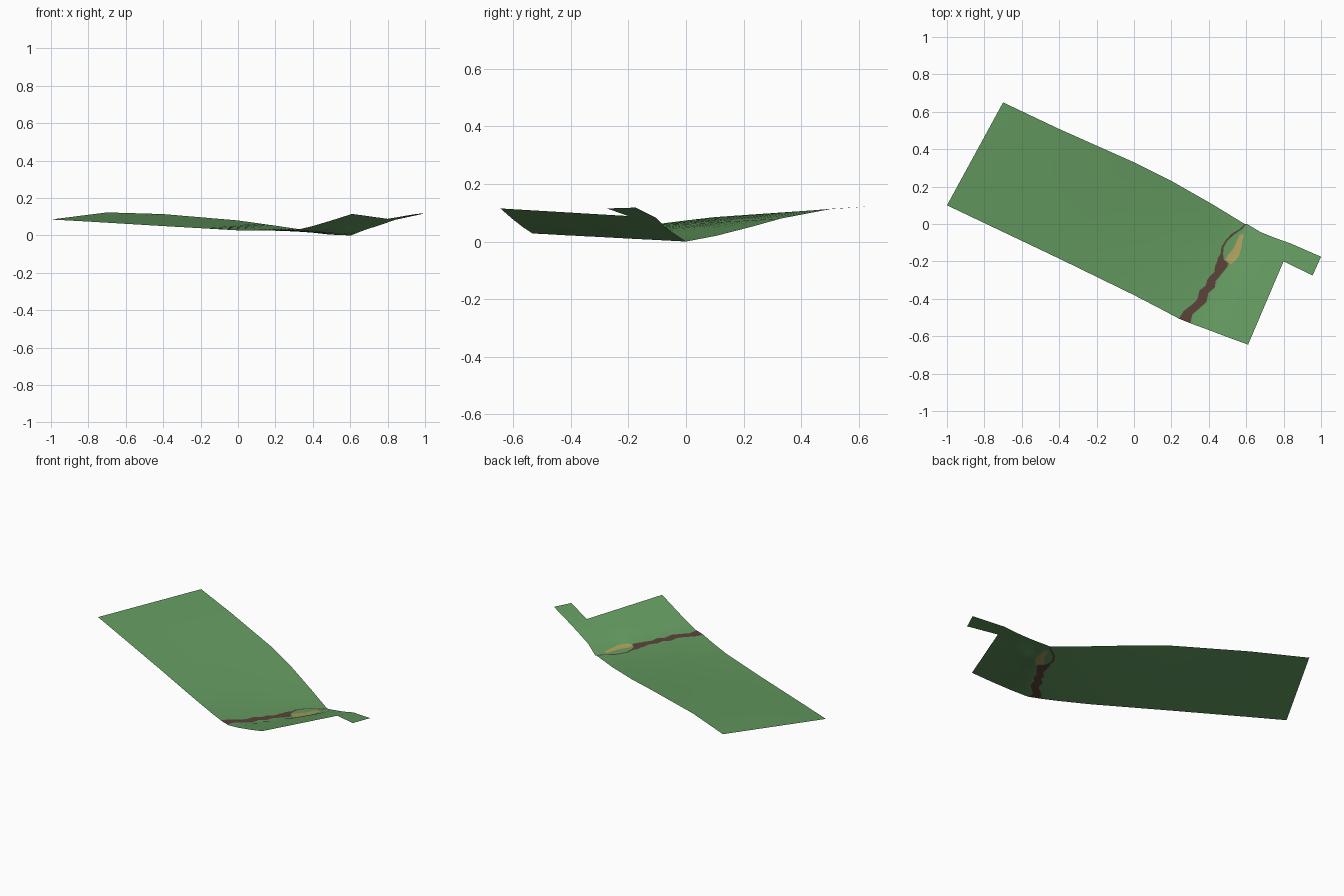
import bpy
import bmesh
import math
from mathutils import Vector

cube = bpy.data.objects.get("Cube")
if cube:
    bpy.data.objects.remove(cube, do_unlink=True)


def make_material(name, colour):
    mat = bpy.data.materials.new(name)
    mat.use_nodes = True
    mat.diffuse_color = (*colour, 1)
    mat.node_tree.nodes["Principled BSDF"].inputs["Base Color"].default_value = (*colour, 1)
    return mat


GRASS, EARTH, SAND = range(3)
materials = [
    make_material("grass green", (.128, .325, .117)),
    make_material("earth brown", (.105, .056, .041)),
    make_material("sand tan", (.43, .35, .11)),
]

# Cross lines of the ground: front edge point, back edge point
LONG_SIDE = [
    ((-1, .1, .085), (-.7, .65, .123)),
    ((-.8, .005, .074), (-.4, .508, .114)),
    ((-.4, -.185, .05), (0, .33, .08)),
    ((0, -.38, .027), (.2, .23, .052)),
    ((.15, -.458, .026), (.42, .105, .02)),
]
CRACK = ((.25, -.51, .028), (.6, 0, 0))
SHORT_SIDE = [
    ((.4, -.567, .05), (.68, -.045, .03)),
    ((.5, -.605, .08), (.75, -.073, .052)),
    ((.61, -.645, .115), (.84, -.105, .083)),
]

# Crack path: share of the width, brown left, brown right, sand left, sand right
PATH = [
    (0, -.01, .05, .054, .058),
    (.08, -.012, .035, .04, .045),
    (.16, .005, .05, .055, .06),
    (.22, .012, .06, .065, .07),
    (.3, -.005, .042, .05, .055),
    (.36, .008, .055, .06, .065),
    (.42, -.004, .04, .046, .05),
    (.5, .004, .045, .05, .054),
    (.56, -.012, .05, .055, .06),
    (.6, -.015, .045, .05, .06),
    (.63, -.025, .01, .018, .068),
    (.68, -.025, -.012, .014, .072),
    (.75, -.045, -.033, .02, .06),
    (.824, -.048, -.037, .01, .04),
    (.89, -.042, -.024, .004, .026),
    (.95, -.016, -.002, .004, .008),
    (1, -.008, 0, .002, .004),
]


def across(pair, share):
    return Vector(pair[0]).lerp(Vector(pair[1]), share)


# Lay out one row of points for each step across the width
bm = bmesh.new()
rows = []
for share, *offsets in PATH:
    points = [across(pair, share) for pair in LONG_SIDE]
    points += [across(CRACK, share) + Vector((dx, -dx * .4 * (1 - share), 0)) for dx in offsets]
    points += [across(pair, share) for pair in SHORT_SIDE]
    rows.append([bm.verts.new(p) for p in points])

# Fill the ground and colour the crack strips
brown_column = len(LONG_SIDE)
sand_column = brown_column + 2
for r, (near, far) in enumerate(zip(rows, rows[1:])):
    for c in range(len(near) - 1):
        face = bm.faces.new((near[c], near[c + 1], far[c + 1], far[c]))
        if c == brown_column:
            face.material_index = EARTH
        elif c == sand_column and .59 < PATH[r][0] < .85:
            face.material_index = SAND

# Narrow tab at the back of the short end
tab_start = [row[-1] for row, path in zip(rows, PATH) if path[0] > .82]
tab_near, tab_far = Vector((.955, -.275, .115)), Vector((1, -.175, .118))
tab_end = [bm.verts.new(tab_near.lerp(tab_far, i / (len(tab_start) - 1)))
           for i in range(len(tab_start))]
for i in range(len(tab_start) - 1):
    bm.faces.new((tab_start[i], tab_end[i], tab_end[i + 1], tab_start[i + 1]))

bm.normal_update()
mesh = bpy.data.meshes.new("ground_sheet")
bm.to_mesh(mesh)
bm.free()
for mat in materials:
    mesh.materials.append(mat)

ground = bpy.data.objects.new("ground_sheet", mesh)
bpy.context.collection.objects.link(ground)
bpy.ops.object.select_all(action="DESELECT")
ground.select_set(True)
bpy.context.view_layer.objects.active = ground
bpy.ops.object.shade_smooth_by_angle(angle=math.radians(40))
